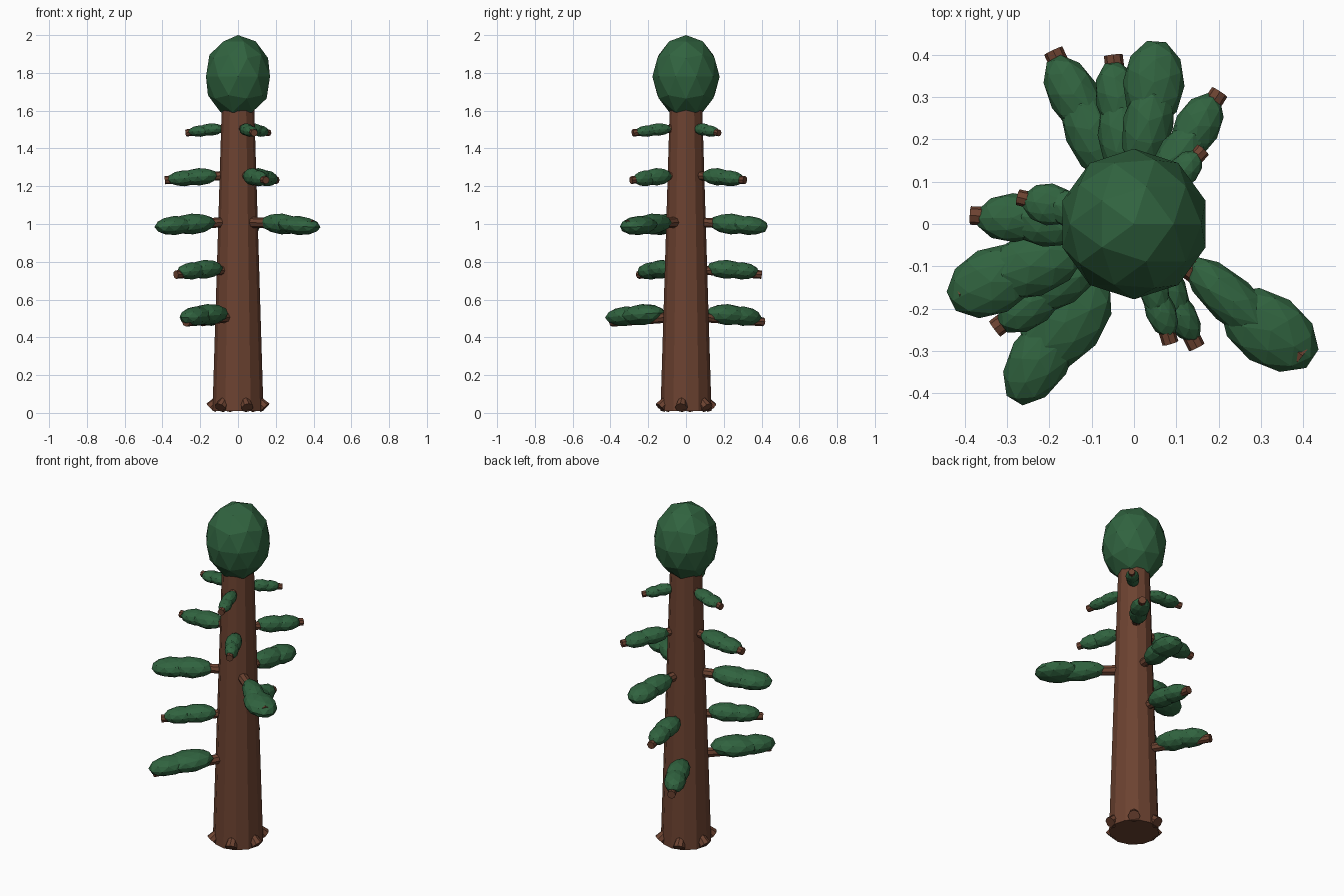
import bpy
from math import radians, cos, sin
from mathutils import Vector

if "Cube" in bpy.data.objects:
    bpy.data.objects.remove(bpy.data.objects["Cube"])


def material(name, rgb):
    m = bpy.data.materials.new(name)
    m.diffuse_color = (*rgb, 1)
    m.use_nodes = True
    m.node_tree.nodes["Principled BSDF"].inputs["Base Color"].default_value = m.diffuse_color
    return m


BARK = material("bark", (0.15, 0.055, 0.03))
LEAF = material("leaf", (0.03, 0.125, 0.05))


def finish(name, mat):
    ob = bpy.context.object
    ob.name = name
    ob.data.materials.append(mat)
    return ob


def polar(angle, r, z):
    a = radians(angle)
    return Vector((r * cos(a), r * sin(a), z))


def limb(name, p, q, r1, r2, sides=8):
    """Tapered cylinder from p to q."""
    d = q - p
    bpy.ops.mesh.primitive_cone_add(vertices=sides, radius1=r1, radius2=r2,
                                    depth=d.length, location=(p + q) / 2)
    finish(name, BARK).rotation_euler = d.to_track_quat('Z', 'Y').to_euler()


def blob(name, loc, scale, rot=(0, 0, 0)):
    """Faceted foliage ellipsoid."""
    bpy.ops.mesh.primitive_ico_sphere_add(subdivisions=2, radius=1,
                                          location=loc, rotation=rot)
    finish(name, LEAF).scale = scale


def branch(name, angle, z, height, reach, inner, outer):
    """Bark limb with a long inner and a rounder outer foliage clump."""
    bushy = outer >= 0.07                       # wide clumps hide the limb end
    tip = reach - 0.03 if bushy else reach + 0.012
    droop = 0.005 if z == 1.0 else 0.018
    r = 0.013 + 0.03 * reach
    limb(name, polar(angle, 0.04, z + 0.01), polar(angle, tip, z - droop), r, r * 0.9)
    lift = max(0, 0.04 * (1 - z))
    tilt = radians(4)
    blob(name + "_inner_foliage", polar(angle, 0.55 * reach, z + lift),
         (0.27 * reach, inner, height), (0, tilt, radians(angle) - tilt))
    blob(name + "_outer_foliage", polar(angle, 0.76 * reach, z + lift - 0.008),
         (0.24 * reach, outer, 0.92 * height), (0, tilt, radians(angle) + tilt))


# trunk and crown
limb("trunk", Vector((0, 0, 0.01)), Vector((0, 0, 1.65)), 0.135, 0.085, 12)
blob("crown", (0, 0, 1.78), (0.178, 0.178, 0.22))

# root stubs around the base
for i in range(6):
    a = 60 * i - 10
    limb(f"root_{i}", polar(a, 0.09, 0.085), polar(a, 0.145, 0.027), 0.02, 0.033)

# whorls of branches 120 degrees apart, turning with each level:
# first angle, clump half height, then (reach, inner and outer half width)
WHORLS = [
    (115, 0.056, [(0.44, 0.062, 0.06), (0.51, 0.09, 0.072)]),
    (97, 0.05, [(0.39, 0.06, 0.055), (0.40, 0.062, 0.058)]),
    (82, 0.055, [(0.44, 0.06, 0.073), (0.475, 0.075, 0.08), (0.535, 0.057, 0.085)]),
    (57, 0.046, [(0.36, 0.05, 0.054), (0.375, 0.065, 0.058), (0.315, 0.045, 0.038)]),
    (47, 0.033, [(0.228, 0.035, 0.036), (0.27, 0.045, 0.05), (0.283, 0.036, 0.036)]),
]
for level, (start, height, arms) in enumerate(WHORLS):
    for k, arm in enumerate(arms):
        branch(f"branch_{level}_{k}", start + 120 * k, 0.5 + 0.25 * level, height, *arm)
